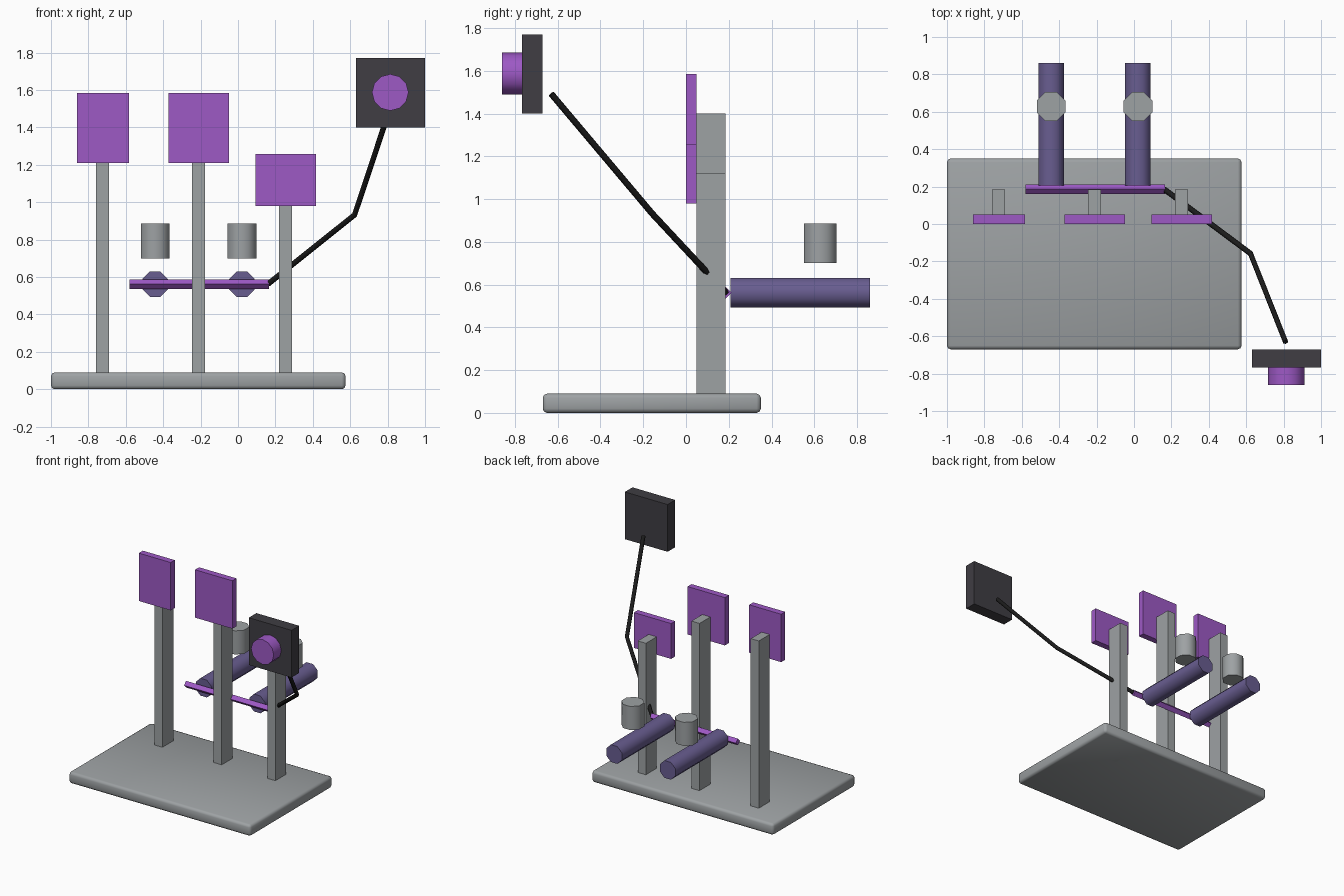
import bpy
import math
from mathutils import Vector

cube = bpy.data.objects.get("Cube")
if cube:
    bpy.data.objects.remove(cube, do_unlink=True)


def material(name, r, g, b):
    m = bpy.data.materials.new(name)
    m.use_nodes = True
    m.diffuse_color = (r, g, b, 1)
    m.node_tree.nodes["Principled BSDF"].inputs["Base Color"].default_value = (r, g, b, 1)
    return m


purple = material("bright purple", 0.34, 0.10, 0.56)
violet = material("dusky violet", 0.14, 0.11, 0.28)
grey = material("stone grey", 0.34, 0.36, 0.37)
charcoal = material("charcoal", 0.05, 0.047, 0.056)
black = material("black", 0.011, 0.011, 0.011)


def box(name, mat, low, high):
    """Box spanning two opposite corners."""
    low, high = Vector(low), Vector(high)
    bpy.ops.mesh.primitive_cube_add(size=1, location=(low + high) / 2)
    ob = bpy.context.object
    ob.name = name
    ob.scale = high - low
    bpy.ops.object.transform_apply(location=False, rotation=False, scale=True)
    ob.data.materials.append(mat)
    return ob


def prism(name, mat, start, end, radius, sides, turn=0.0, smooth=True):
    """Cylinder between two points, turned about its own axis."""
    start, end = Vector(start), Vector(end)
    axis = end - start
    bpy.ops.mesh.primitive_cylinder_add(vertices=sides, radius=radius, depth=axis.length,
                                        location=(start + end) / 2)
    ob = bpy.context.object
    ob.name = name
    for v in ob.data.vertices:
        c, s = math.cos(turn), math.sin(turn)
        v.co.xy = (c * v.co.x - s * v.co.y, s * v.co.x + c * v.co.y)
    ob.rotation_euler = axis.to_track_quat('Z', 'Y').to_euler()
    ob.data.materials.append(mat)
    if smooth:
        bpy.ops.object.shade_smooth_by_angle(angle=math.radians(60))
    return ob


# Rounded base slab
base = box("base", grey, (-1, -0.67, 0), (0.575, 0.35, 0.09))
bevel = base.modifiers.new("rounded edges", 'BEVEL')
bevel.width = 0.02
bevel.segments = 2
bpy.ops.object.shade_smooth()

# Posts carrying flat panels: name, post x, post top, panel x range, panel z range
stands = [
    ("right", -0.725, 1.40, (-0.86, -0.583), (1.21, 1.585)),
    ("middle", -0.211, 1.40, (-0.372, -0.048), (1.21, 1.585)),
    ("left", 0.254, 1.12, (0.094, 0.417), (0.98, 1.257)),
]
for side, x, top, px, pz in stands:
    box(side + "_post", grey, (x - 0.035, 0.05, 0), (x + 0.035, 0.184, top))
    box(side + "_panel", purple, (px[0], 0, pz[0]), (px[1], 0.05, pz[1]))

# Square crossbar standing on its edge
prism("crossbar", purple, (-0.58, 0.186, 0.562), (0.165, 0.186, 0.562), 0.026, 4, smooth=False)

# Long tubes with a short can above each
eighth = math.pi / 8
for side, x in (("right", -0.443), ("left", 0.021)):
    prism(side + "_tube", violet, (x, 0.207, 0.562), (x, 0.86, 0.562), 0.0735, 8, eighth)
    prism(side + "_can", grey, (x, 0.628, 0.70), (x, 0.628, 0.885), 0.083, 8, eighth)

# Bent arm
curve = bpy.data.curves.new("arm_path", 'CURVE')
curve.dimensions = '3D'
curve.bevel_depth = 0.015
curve.bevel_resolution = 1
curve.use_fill_caps = True
path = [(0.16, 0.187, 0.562), (0.623, -0.158, 0.932), (0.81, -0.63, 1.492)]
spline = curve.splines.new('POLY')
spline.points.add(len(path) - 1)
for point, co in zip(spline.points, path):
    point.co = (*co, 1)
curve.materials.append(black)
arm = bpy.data.objects.new("arm", curve)
bpy.context.collection.objects.link(arm)

# Head block with a round knob on its front
box("head_block", charcoal, (0.63, -0.766, 1.40), (1, -0.672, 1.77))
prism("knob", purple, (0.814, -0.766, 1.587), (0.814, -0.86, 1.587), 0.098, 12)
